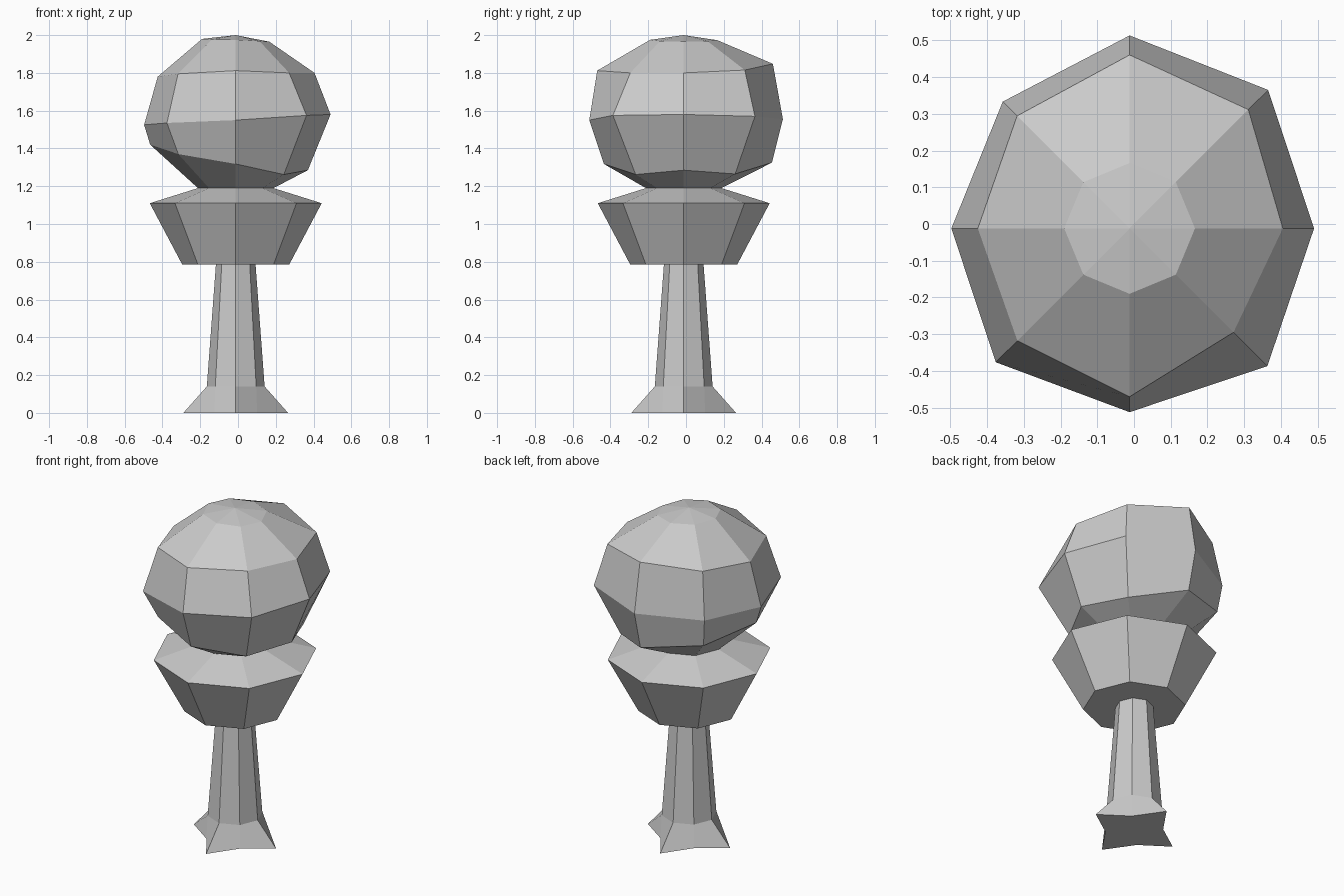
import bpy, bmesh, math

if "Cube" in bpy.data.objects:
    bpy.data.objects.remove(bpy.data.objects["Cube"])

SIDES = 8
CX = CY = -0.012   # common axis of all rings


def spread(v):
    """A single number means the same value on all eight corners."""
    return [v] * SIDES if isinstance(v, (int, float)) else v


def loft(name, rings, cap_bottom=False, apex=None):
    """Bridge octagonal rings given as (radius, height), corners starting at +x."""
    bm = bmesh.new()
    loops = []
    for radius, height in rings:
        loop = []
        for i, (r, z) in enumerate(zip(spread(radius), spread(height))):
            a = i * math.tau / SIDES
            loop.append(bm.verts.new((CX + r * math.cos(a), CY + r * math.sin(a), z)))
        loops.append(loop)
    for low, high in zip(loops, loops[1:]):
        for i in range(SIDES):
            j = (i + 1) % SIDES
            bm.faces.new((low[i], low[j], high[j], high[i]))
    if cap_bottom:
        bm.faces.new(loops[0][::-1])
    if apex is not None:
        tip = bm.verts.new((CX, CY, apex))
        for i in range(SIDES):
            bm.faces.new((loops[-1][i], loops[-1][(i + 1) % SIDES], tip))
    mesh = bpy.data.meshes.new(name)
    bm.to_mesh(mesh)
    bm.free()
    obj = bpy.data.objects.new(name, mesh)
    bpy.context.collection.objects.link(obj)
    return obj


# Trunk with four pointed roots
loft("trunk", [([0.277, 0.16] * 4, 0.0), (0.153, 0.14), (0.105, 0.785)], cap_bottom=True)

# Lower foliage: flat underside, flaring wall, sloping shoulder
loft("lower_foliage", [(0.105, 0.785), (0.283, 0.785), (0.455, 1.11), (0.2, 1.19)])

# Upper foliage: uneven ball, corners listed counter-clockwise from the right
loft("upper_foliage", [
    (0.2, 1.19),
    ([0.382, 0.385, 0.467, 0.46, 0.453, 0.43, 0.423, 0.36],
     [1.285, 1.265, 1.325, 1.37, 1.42, 1.37, 1.318, 1.262]),
    ([0.502, 0.533, 0.525, 0.488, 0.485, 0.515, 0.50, 0.53],
     [1.58, 1.57, 1.555, 1.535, 1.525, 1.535, 1.55, 1.575]),
    ([0.417, 0.457, 0.472, 0.433, 0.413, 0.432, 0.458, 0.40],
     [1.80, 1.815, 1.848, 1.81, 1.78, 1.795, 1.812, 1.80]),
    (0.178, [1.965, 1.968, 1.973, 1.977, 1.98, 1.977, 1.975, 1.968]),
], apex=2.0)
